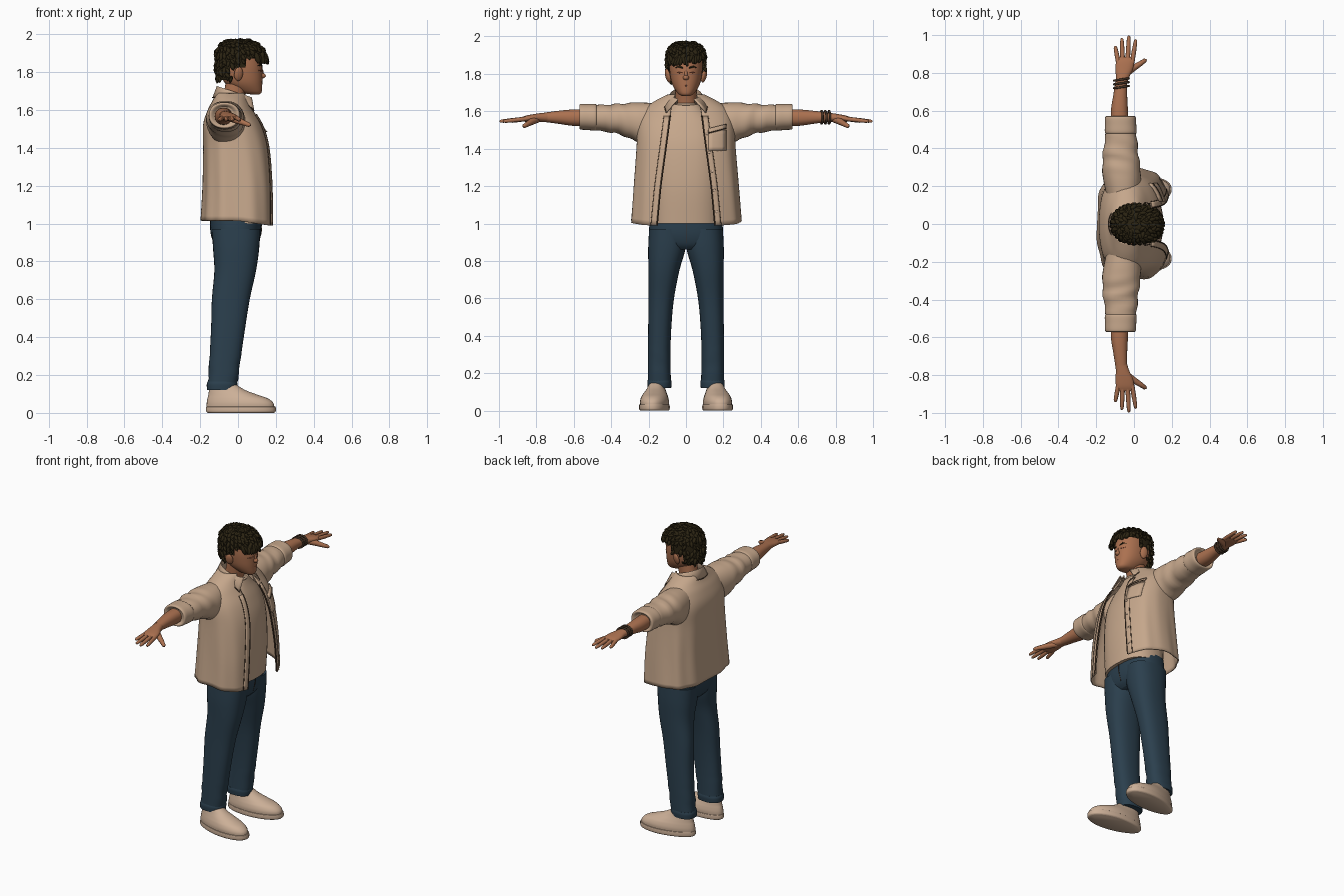
import bpy, bmesh, math, random
from mathutils import Vector, Matrix

if "Cube" in bpy.data.objects:
    bpy.data.objects.remove(bpy.data.objects["Cube"])
random.seed(4)

def material(name, c):
    m = bpy.data.materials.new(name)
    m.diffuse_color = (*c, 1)
    m.use_nodes = True
    m.node_tree.nodes["Principled BSDF"].inputs["Base Color"].default_value = m.diffuse_color
    return m

SHIRT = material("beige_cloth", (0.56, 0.385, 0.26))
SHOE = material("cream_leather", (0.60, 0.43, 0.31))
JEANS = material("blue_denim", (0.024, 0.05, 0.075))
SKIN = material("skin", (0.41, 0.165, 0.08))
LIP = material("dark_skin", (0.26, 0.085, 0.045))
HAIR = material("dark_hair", (0.024, 0.017, 0.006))
SEAM = material("dark_seam", (0.06, 0.035, 0.02))

def finish(name, bm, mat, angle=50, solid=0):
    bmesh.ops.recalc_face_normals(bm, faces=bm.faces)
    me = bpy.data.meshes.new(name)
    bm.to_mesh(me)
    bm.free()
    me.materials.append(mat)
    for p in me.polygons:
        p.use_smooth = True
    me.set_sharp_from_angle(angle=math.radians(angle))
    ob = bpy.data.objects.new(name, me)
    bpy.context.collection.objects.link(ob)
    if solid:
        md = ob.modifiers.new("thickness", "SOLIDIFY")
        md.thickness = solid
        md.offset = -1
    return ob

def grid(rows, closed, caps):
    bm = bmesh.new()
    vs = [[bm.verts.new(p) for p in r] for r in rows]
    n = len(vs[0])
    for a, b in zip(vs, vs[1:]):
        for i in range(n if closed else n - 1):
            j = (i + 1) % n
            bm.faces.new((a[i], a[j], b[j], b[i]))
    if caps:
        bm.faces.new(vs[0])
        bm.faces.new(vs[-1])
    return bm

def resample(rings, k=5):
    # smooth in-between rings
    out, m = [], len(rings) - 1
    for i in range(m):
        q = [rings[max(0, min(m, i + d))] for d in (-1, 0, 1, 2)]
        for j in range(k):
            t = j / k
            out.append([0.5 * (2*b + (c - a)*t + (2*a - 5*b + 4*c - d)*t*t
                        + (3*b - a - 3*c + d)*t**3) for a, b, c, d in zip(*q)])
    return out + [list(rings[-1])]

def oval(th, p):
    c, s = math.cos(th), math.sin(th)
    return (math.copysign(abs(c)**(2/p), c), math.copysign(abs(s)**(2/p), s))

def loft(name, mat, rings, axis="z", side=1, p=2.2, n=32, warp=None, caps=True, raw=False):
    # each ring: position along axis, two centre values, two radii
    rows = []
    for t, c1, c2, r1, r2 in resample(rings):
        row = []
        for i in range(n):
            a, b = oval(2*math.pi*i/n, p)
            a, b = c1 + r1*a, c2 + r2*b
            v = Vector((a, b, t) if axis == "z" else (a, t, b))
            v = warp(v) if warp else v
            row.append((v.x, v.y*side, v.z))
        rows.append(row)
    bm = grid(rows, True, caps)
    return bm if raw else finish(name, bm, mat)

def tube(name, mat, pts, r, radii=None, cyclic=False):
    cu = bpy.data.curves.new(name, "CURVE")
    cu.dimensions = "3D"
    cu.bevel_depth, cu.bevel_resolution, cu.use_fill_caps = r, 3, True
    sp = cu.splines.new("POLY")
    sp.points.add(len(pts) - 1)
    for i, v in enumerate(pts):
        sp.points[i].co = (*v, 1)
        sp.points[i].radius = radii[i] if radii else 1
    sp.use_cyclic_u = cyclic
    sp.use_smooth = True
    cu.materials.append(mat)
    ob = bpy.data.objects.new(name, cu)
    bpy.context.collection.objects.link(ob)

def ball(name, mat, loc, size, rot=(0, 0, 0)):
    bpy.ops.mesh.primitive_uv_sphere_add(segments=20, ring_count=12, location=loc, rotation=rot)
    ob = bpy.context.object
    ob.name, ob.scale = name, size
    ob.data.materials.append(mat)
    bpy.ops.object.shade_smooth()

# head, neck and face
loft("neck", SKIN, [(1.56, -.04, 0, .065, .065), (1.65, -.025, 0, .058, .057), (1.76, 0, 0, .062, .06)])
loft("head", SKIN, [(1.682, .09, 0, .022, .022), (1.695, .065, 0, .06, .043), (1.735, .033, 0, .095, .07),
     (1.78, .02, 0, .109, .083), (1.84, .015, 0, .112, .089), (1.9, .01, 0, .103, .083), (1.945, .005, 0, .06, .05)])
ball("nose", SKIN, (.128, 0, 1.78), (.019, .016, .014))
ball("nose_bridge", SKIN, (.122, 0, 1.80), (.013, .010, .03), (0, -.25, 0))
tube("mouth", LIP, [(.119, -.022, 1.739), (.127, 0, 1.737), (.119, .022, 1.739)], .004, (.4, 1, .4))
for s in (-1, 1):
    ball("ear", SKIN, (.003, s*.097, 1.79), (.024, .013, .038), (s*-.25, 0, s*-.3))
    tube("eyebrow", HAIR, [(.126, s*.016, 1.832), (.12, s*.038, 1.839), (.103, s*.058, 1.833)], .005, (.8, 1, .4))
    tube("eyelid", LIP, [(.126, s*.02, 1.808), (.121, s*.036, 1.806), (.108, s*.052, 1.809)], .003)

# hair: shell cut along a hairline, covered with tufts
def hairline(x):
    return 1.755 if x < -.035 else 1.825 if x < .045 else 1.872

bm = loft("", HAIR, [(1.75, -.01, 0, .093, .076), (1.80, .008, 0, .121, .095), (1.86, .014, 0, .128, .1),
          (1.91, .012, 0, .123, .096), (1.945, .007, 0, .095, .076), (1.965, .004, 0, .045, .036)], raw=True)
bmesh.ops.recalc_face_normals(bm, faces=bm.faces)
bmesh.ops.delete(bm, geom=[f for f in bm.faces if f.calc_center_median().z < hairline(f.calc_center_median().x)],
                 context="FACES")
spots = [(f.calc_center_median(), f.normal.copy()) for f in bm.faces]
for c, nrm in random.sample(spots, min(250, len(spots))):
    down = Vector((random.uniform(-.2, .7), random.uniform(-.6, .6), -.7))
    flow = (down - nrm*down.dot(nrm)).normalized() + nrm*.35
    rot = flow.to_track_quat("Z", "Y").to_matrix().to_4x4()
    size = random.uniform(.8, 1.25)
    mat4 = Matrix.Translation(c + nrm*.003) @ rot @ Matrix.Diagonal((.011*size, .009*size, .021*size, 1))
    bmesh.ops.create_icosphere(bm, subdivisions=1, radius=1, matrix=mat4)
for i in range(14):
    # fringe locks, longer on one side
    y = -.088 + i*.0125
    drop = .03 if y < .01 else .02
    c = Vector((.148 - 6*y*y, y, 1.885 - drop*.4 + random.uniform(-.006, .006)))
    mat4 = Matrix.Translation(c) @ Matrix.Rotation(random.uniform(-.5, .5), 4, "X") \
        @ Matrix.Rotation(-.35, 4, "Y") @ Matrix.Diagonal((.014, .011, drop + .004, 1))
    bmesh.ops.create_icosphere(bm, subdivisions=2, radius=1, matrix=mat4)
finish("hair", bm, HAIR, 60)

# undershirt
loft("undershirt", SHIRT, [(1.0, 0, 0, .145, .19), (1.2, 0, 0, .155, .195), (1.4, -.01, 0, .148, .2),
     (1.52, -.025, 0, .128, .18), (1.6, -.03, 0, .098, .11), (1.64, -.03, 0, .082, .075)], p=2.4)
tube("undershirt_neckline", SHIRT, [(-.03 + .083*math.cos(a*.2618), .076*math.sin(a*.2618), 1.638)
     for a in range(24)], .007, cyclic=True)

# open overshirt: z, centre x, depth, half width, squareness, half opening
BODY = resample([(1.015, -.003, .193, .295, 2.9, .155), (1.2, 0, .185, .28, 2.9, .135), (1.4, -.008, .175, .265, 2.7, .108),
                 (1.52, -.026, .158, .258, 2.5, .092), (1.6, -.038, .122, .235, 2.2, .082),
                 (1.65, -.038, .096, .175, 2.1, .072), (1.69, -.035, .083, .1, 2, .06)])

def hem(x, z):
    return z - max(0, (1.2 - z)/.185)*.028*max(0, x/.19)

rows = []
for z, cx, rx, ry, p, gap in BODY:
    a0 = math.asin((gap/ry)**(p/2))
    row = []
    for i in range(73):
        th = a0 + (2*math.pi - 2*a0)*i/72
        a, b = oval(th, p)
        fold = 1 + .018*math.sin(11*th + 3*z)*min(1, max(0, (1.6 - z)*2.5))*math.sin(th/2)
        x = cx + rx*a*fold
        row.append((x, ry*b*fold, hem(x, z)))
    rows.append(row)
finish("overshirt_body", grid(rows, False, False), SHIRT, 60, .008)

def front(z, y, lift=0):
    # point on the overshirt front
    i = max(k for k in range(len(BODY) - 1) if BODY[k][0] <= z + 1e-6)
    a, b = BODY[i], BODY[i + 1]
    t = (z - a[0])/(b[0] - a[0])
    _, cx, rx, ry, p, gap = [u + (v - u)*t for u, v in zip(a, b)]
    y = math.copysign(gap, y) if abs(y) < .02 else y
    x = cx + rx*max(0, 1 - abs(y/ry)**p)**(1/p) + lift
    return (x, y, hem(x, z))

def gap_at(z):
    return abs(front(z, .001)[1])

heights = [1.016 + .028*i for i in range(21)]
for s in (-1, 1):
    for off, r in ((0, .0045), (.033, .002)):
        tube("placket_seam", SEAM, [front(z, s*(gap_at(z) + off), .001) for z in heights], r)
    strip = [[front(z, s*(gap_at(z) + o), .004) for o in (.001, .011, .022, .032)] for z in heights]
    finish("placket", grid(strip, False, False), SHIRT, 50, .006)
for i in range(5):
    z = 1.08 + i*.1
    ball("button", SHOE, front(z, gap_at(z) + .016, .005), (.003, .007, .007))

# chest pocket and flap
pocket = [[front(1.39 + .022*j, .12 + .024*i, .005) for i in range(5)] for j in range(6)]
finish("chest_pocket", grid(pocket, False, False), SHIRT, 50, .005)
flap = [[front(1.485 + .012*j + .006*i, .12 + .024*i, .016 - .003*j) for i in range(5)] for j in range(3)]
finish("pocket_flap", grid(flap, False, False), SHIRT, 50, .009)
tube("pocket_seam", SEAM, flap[0], .0025)

# folded collar: inner base, top fold, outer edge with two points
rows = [[], [], []]
for i in range(49):
    u = i/48
    f = abs(2*u - 1)**6
    def ring(a, cx, rx, ry):
        th = a + (2*math.pi - 2*a)*u
        return cx + rx*math.cos(th), ry*math.sin(th)
    x, y = ring(.6, -.03, .08, .08)
    rows[0].append((x, y, 1.64))
    x, y = ring(.55, -.012, .1, .082)
    rows[1].append((x, y, 1.69 - .32*x))
    x, y = ring(.92, -.01, .125*(1 + .27*f), .12*(1 + .12*f))
    rows[2].append((x, y, 1.665 - .07*f))
tube("collar_seam", SEAM, rows[2], .0025)
finish("collar", grid(rows, False, False), SHIRT, 60, .007)

# trouser top
loft("trouser_hips", JEANS, [(.86, -.01, 0, .09, .12), (.89, -.01, 0, .115, .175), (.95, -.012, 0, .133, .197),
     (1.04, -.012, 0, .135, .19)], p=2.5)
tube("fly_seam", SEAM, [(.107, .004, .895), (.123, .004, .95), (.126, .004, 1.0)], .002)

def creases(v):
    k = max(0, 1 - abs(v.z - .2)/.14)
    v.x += .005*k*math.sin(v.z*95 + v.y*25)
    return v

def place_shoe(v):
    v.y *= 1 - .2*max(0, min(1, (.03 - v.x)/.18))
    v = Matrix.Rotation(.12, 3, "Z") @ Vector((v.x + .08, v.y, v.z))
    return v + Vector((-.08, .155, 0))

def sleeve_folds(v):
    k = max(0, 1 - abs(v.y - .38)/.14)
    v.z += .005*k*math.sin(v.y*75 + v.x*18)
    v.x += .005*k*math.sin(v.y*60 + 1)
    return v

for s in (-1, 1):
    # leg and shoe
    loft("trouser_leg", JEANS, [(.125, -.085, .142, .077, .062), (.3, -.067, .143, .083, .06), (.45, -.052, .14, .09, .062),
         (.6, -.038, .132, .1, .068), (.75, -.015, .118, .11, .083), (.87, -.01, .102, .122, .1),
         (.97, -.01, .1, .128, .097)], side=s, p=2.4, warp=creases)
    loft("trouser_cuff", JEANS, [(.122, -.085, .142, .079, .063), (.15, -.084, .142, .081, .065),
         (.165, -.083, .142, .077, .062)], side=s, p=2.4)
    loft("shoe_upper", SHOE, [(.02, .014, 0, .18, .075), (.05, .012, 0, .178, .077), (.075, 0, 0, .162, .071),
         (.095, -.025, 0, .132, .062), (.12, -.057, 0, .097, .051), (.15, -.08, 0, .07, .042)],
         side=s, warp=place_shoe)
    loft("shoe_sole", SHOE, [(0, .016, 0, .176, .074), (.008, .016, 0, .185, .081), (.03, .016, 0, .185, .081),
         (.033, .016, 0, .18, .077)], side=s, warp=place_shoe)
    for i in range(4):
        x, z = .005 + i*.026, .127 - i*.0125
        lace = [place_shoe(Vector((x - abs(k)*.006, k*.015, z - .003*k*k))) for k in (-2, -1, 0, 1, 2)]
        tube("shoelace", SHOE, [(v.x, v.y*s, v.z) for v in lace], .005)
        tube("lace_gap", SEAM, [(v.x + .007, v.y*s, v.z - .004) for v in lace], .003)

    # sleeve, rolled cuff and forearm
    loft("sleeve", SHIRT, [(.13, -.055, 1.53, .085, .11), (.23, -.062, 1.535, .1, .112), (.3, -.068, 1.55, .1, .095),
         (.38, -.07, 1.56, .093, .078), (.5, -.07, 1.567, .078, .066)], "y", s, warp=sleeve_folds)
    loft("sleeve_cuff", SHIRT, [(.478, -.07, 1.567, .072, .06), (.484, -.07, 1.568, .084, .071), (.525, -.071, 1.57, .083, .07),
         (.564, -.072, 1.571, .081, .068), (.57, -.072, 1.571, .07, .058), (.555, -.072, 1.571, .05, .045)], "y", s)
    loft("forearm", SKIN, [(.5, -.075, 1.567, .047, .045), (.6, -.077, 1.566, .045, .044), (.68, -.073, 1.568, .037, .035),
         (.75, -.068, 1.568, .031, .026)], "y", s)

    # hand
    loft("palm", SKIN, [(.74, -.068, 1.568, .031, .026), (.78, -.06, 1.567, .036, .023), (.82, -.052, 1.564, .046, .02),
         (.86, -.047, 1.56, .048, .016), (.885, -.045, 1.557, .04, .009)], "y", s)
    for x0, x1, tip in ((-.083, -.1, .943), (-.06, -.064, .985), (-.034, -.027, .998), (-.01, .01, .978)):
        pts = [(x0 + (x1 - x0)*t, s*(.855 + (tip - .855)*t), 1.56 - .014*t) for t in (0, .5, .85, .96, 1)]
        tube("finger", SKIN, pts, .0125, (1, .95, .8, .6, .2))
    tube("thumb", SKIN, [(-.055, s*.785, 1.56), (-.005, s*.825, 1.545), (.035, s*.85, 1.53), (.058, s*.866, 1.521),
         (.066, s*.871, 1.518)], .017, (1, 1.05, .8, .65, .25))

# bracelets on one wrist
for y in (.725, .745, .765):
    tube("bracelet", SEAM, [(-.067 + .039*math.cos(a*.2618), y + .006*math.cos(a*.2618), 1.568 + .034*math.sin(a*.2618))
         for a in range(24)], .006, cyclic=True)
